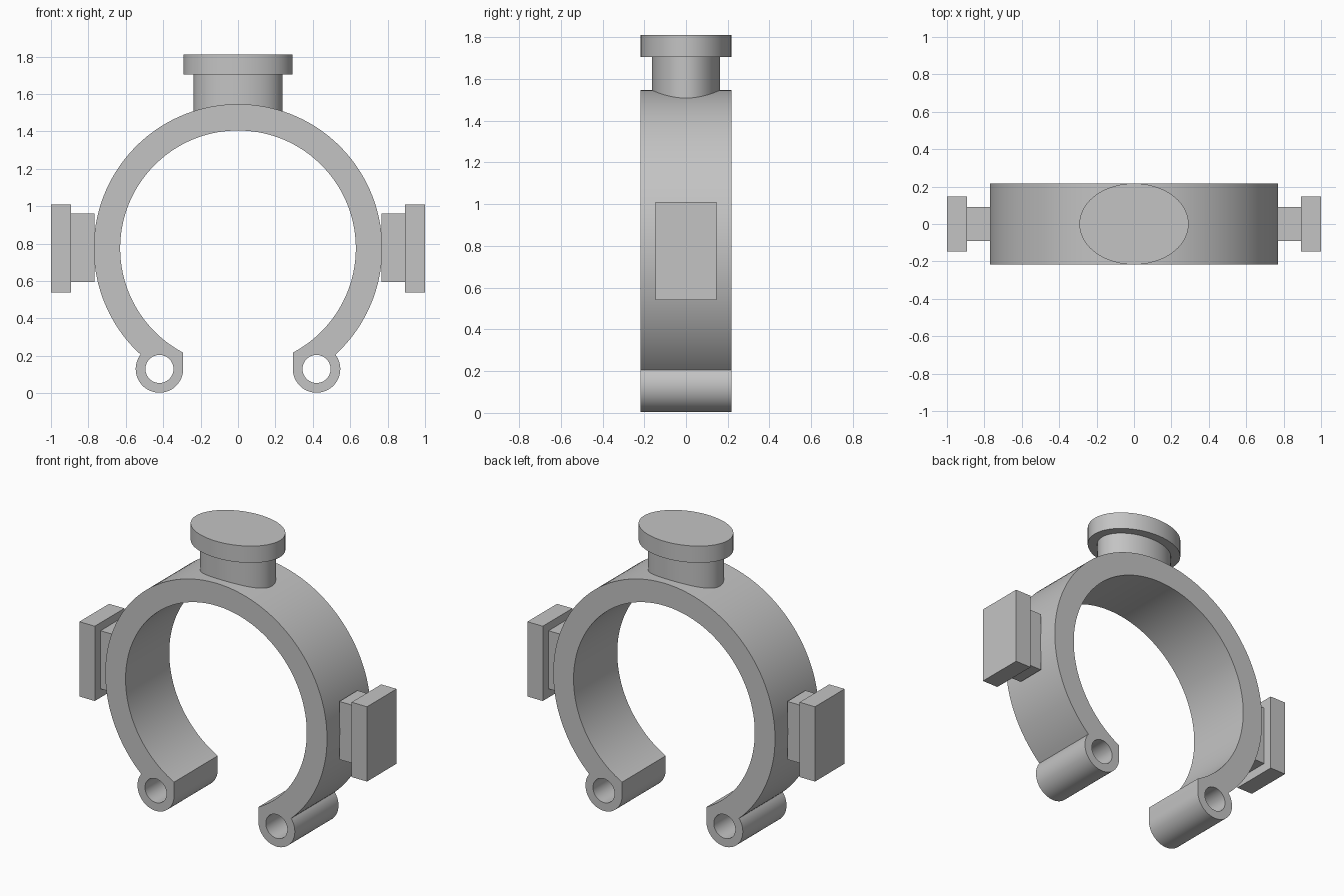
import bpy, bmesh
from math import sin, cos, pi, radians
from mathutils import Matrix, Vector

if "Cube" in bpy.data.objects:
    bpy.data.objects.remove(bpy.data.objects["Cube"], do_unlink=True)

grey = bpy.data.materials.new("plain grey")
grey.use_nodes = True
colour = (0.55, 0.55, 0.55, 1)
grey.diffuse_color = colour
grey.node_tree.nodes["Principled BSDF"].inputs["Base Color"].default_value = colour

RING_Z, OUTER, INNER, HALF_DEPTH = 0.775, 0.771, 0.63, 0.217
LUG_X, LUG_Z, LUG_R, HOLE_R = 0.42, 0.13, 0.127, 0.075


def arc(cx, cz, r, start, end, steps):
    angles = [radians(start + (end - start) * i / steps) for i in range(steps + 1)]
    return [(cx + r * cos(a), cz + r * sin(a)) for a in angles]


def finish(name, bm, smooth=True):
    bmesh.ops.remove_doubles(bm, verts=bm.verts, dist=1e-5)
    bmesh.ops.recalc_face_normals(bm, faces=bm.faces)
    mesh = bpy.data.meshes.new(name)
    bm.to_mesh(mesh)
    bm.free()
    obj = bpy.data.objects.new(name, mesh)
    bpy.context.collection.objects.link(obj)
    mesh.materials.append(grey)
    if smooth:
        bpy.ops.object.select_all(action="DESELECT")
        obj.select_set(True)
        bpy.context.view_layer.objects.active = obj
        bpy.ops.object.shade_smooth_by_angle(angle=radians(30))
    return obj


def elliptic_disc(name, rx, ry, z0, z1):
    bm = bmesh.new()
    place = Matrix.Translation((0, 0, (z0 + z1) / 2)) @ Matrix.Diagonal((rx, ry, z1 - z0, 1))
    bmesh.ops.create_cone(bm, cap_ends=True, segments=96, radius1=1, radius2=1,
                          depth=1, matrix=place)
    finish(name, bm)


def box(name, low, high):
    low, high = Vector(low), Vector(high)
    bm = bmesh.new()
    place = Matrix.Translation((low + high) / 2) @ Matrix.Diagonal((*(high - low), 1))
    bmesh.ops.create_cube(bm, size=1, matrix=place)
    finish(name, bm, smooth=False)


# Open ring with a pierced lug at each end, extruded from one outline
outline = arc(0, RING_Z, OUTER, -47.5, 227.5, 120)[:-1]
outline += arc(-LUG_X, LUG_Z, LUG_R, 142.4, 360, 40)
outline += arc(0, RING_Z, INNER, 242.3, -62.3, 120)
outline += arc(LUG_X, LUG_Z, LUG_R, 180, 397.6, 40)[:-1]
holes = [arc(s * LUG_X, LUG_Z, HOLE_R, 0, 360, 48)[:-1] for s in (-1, 1)]

curve = bpy.data.curves.new("ring_outline", "CURVE")
curve.dimensions = "2D"
curve.fill_mode = "BOTH"
curve.extrude = HALF_DEPTH
for loop in [outline] + holes:
    spline = curve.splines.new("POLY")
    spline.points.add(len(loop) - 1)
    for point, (x, z) in zip(spline.points, loop):
        point.co = (x, z, 0, 1)
    spline.use_cyclic_u = True
helper = bpy.data.objects.new("ring_outline", curve)
bpy.context.collection.objects.link(helper)
bpy.context.view_layer.update()
flat = bpy.data.meshes.new_from_object(helper.evaluated_get(bpy.context.evaluated_depsgraph_get()))
bpy.data.objects.remove(helper, do_unlink=True)
ring = bmesh.new()
ring.from_mesh(flat)
bpy.data.meshes.remove(flat)
ring.transform(Matrix.Rotation(pi / 2, 4, "X"))
finish("open_ring", ring)

# Oval knob on top
elliptic_disc("top_neck", 0.237, 0.163, 1.45, 1.705)
elliptic_disc("top_cap", 0.292, HALF_DEPTH, 1.705, 1.81)

# Rectangular pads on both sides
for side, s in (("left", 1), ("right", -1)):
    for part, x0, x1, y, z0, z1 in (("neck", 0.768, 0.893, 0.09, 0.595, 0.96),
                                    ("plate", 0.893, 1.0, 0.147, 0.54, 1.01)):
        xs = sorted((s * x0, s * x1))
        box(f"{side}_pad_{part}", (xs[0], -y, z0), (xs[1], y, z1))
